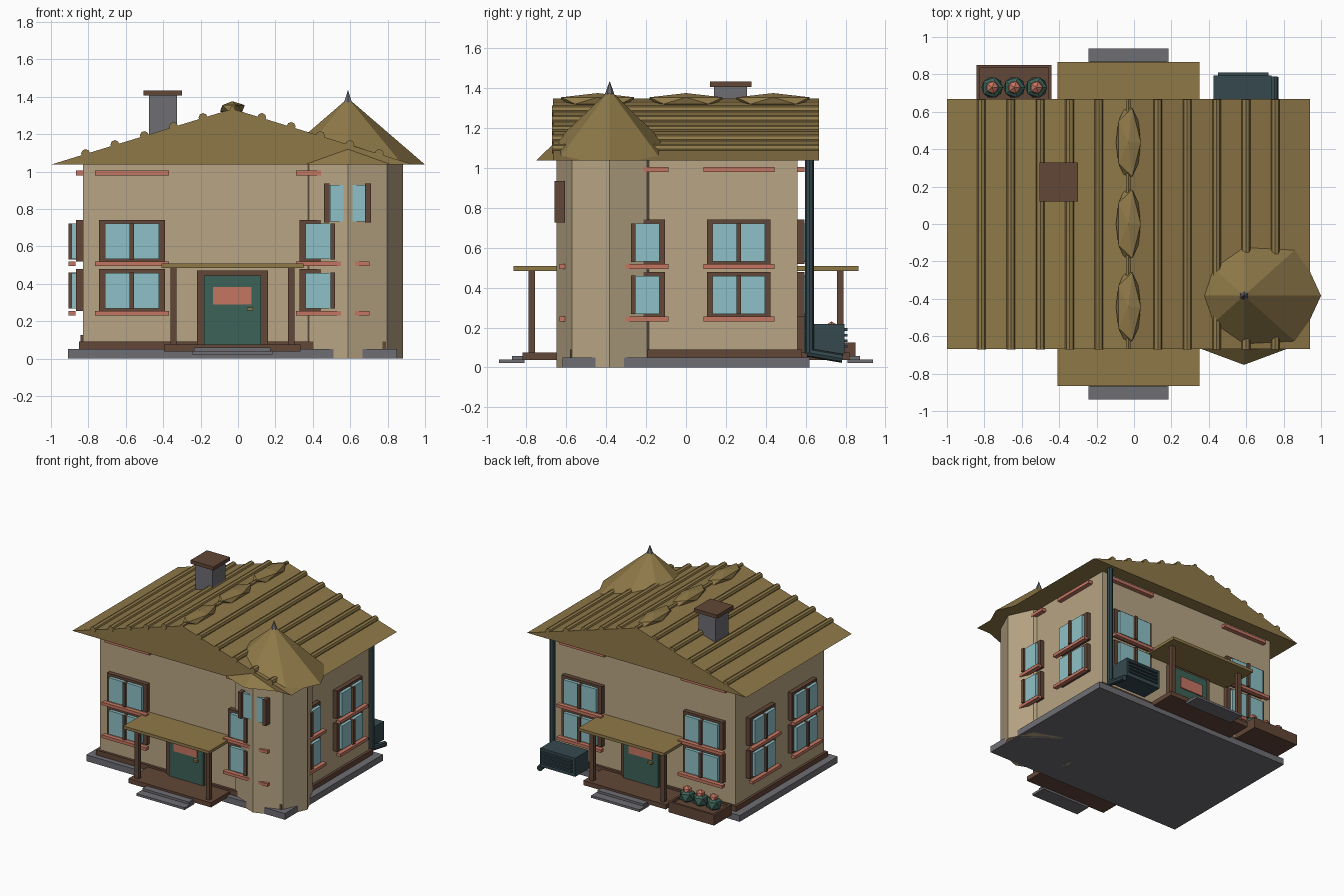
import bpy, bmesh, math
from mathutils import Matrix, Vector

if "Cube" in bpy.data.objects:
    bpy.data.objects.remove(bpy.data.objects["Cube"])


def mat(name, r, g, b):
    m = bpy.data.materials.new(name)
    lin = [((c / 255 + 0.055) / 1.055) ** 2.4 for c in (r, g, b)]
    m.diffuse_color = (*lin, 1)
    m.use_nodes = True
    m.node_tree.nodes["Principled BSDF"].inputs["Base Color"].default_value = m.diffuse_color
    return m


WALL = mat("beige_plaster", 184, 165, 132)
ROOF = mat("olive_roof", 143, 121, 72)
STONE = mat("grey_stone", 110, 110, 116)
WOOD = mat("brown_wood", 98, 70, 55)
TRIM = mat("salmon_trim", 195, 118, 98)
GLASS = mat("blue_glass", 141, 193, 199)
GREEN = mat("door_green", 60, 98, 87)
METAL = mat("dark_teal_metal", 53, 73, 79)


def finish(name, bm, material):
    bmesh.ops.recalc_face_normals(bm, faces=bm.faces)
    me = bpy.data.meshes.new(name)
    bm.to_mesh(me)
    bm.free()
    me.materials.append(material)
    ob = bpy.data.objects.new(name, me)
    bpy.context.collection.objects.link(ob)
    return ob


def box(name, material, x, y, z):
    """Box from (min, max) ranges on each axis."""
    bm = bmesh.new()
    size = [abs(r[1] - r[0]) for r in (x, y, z)]
    mid = [(r[1] + r[0]) / 2 for r in (x, y, z)]
    bmesh.ops.create_cube(bm, size=1, matrix=Matrix.Translation(mid) @ Matrix.Diagonal((*size, 1)))
    return finish(name, bm, material)


def cone(name, material, base, r1, r2, height, sides, squash=1.0, turn=0.0):
    """Upright cone or cylinder standing on base, scaled in y by squash."""
    bm = bmesh.new()
    bmesh.ops.create_cone(bm, cap_ends=True, segments=sides, radius1=r1, radius2=r2, depth=height,
                          matrix=Matrix.Translation(Vector(base) + Vector((0, 0, height / 2)))
                          @ Matrix.Diagonal((1, squash, 1, 1)) @ Matrix.Rotation(turn, 4, 'Z'))
    return finish(name, bm, material)


def rod(name, material, a, b, r, sides=8):
    a, b = Vector(a), Vector(b)
    d = b - a
    bm = bmesh.new()
    bmesh.ops.create_cone(bm, cap_ends=True, segments=sides, radius1=r, radius2=r, depth=d.length,
                          matrix=Matrix.Translation((a + b) / 2) @ d.to_track_quat('Z', 'Y').to_matrix().to_4x4())
    return finish(name, bm, material)


def blob(name, material, mid, scale):
    bm = bmesh.new()
    bmesh.ops.create_icosphere(bm, subdivisions=1, radius=1,
                               matrix=Matrix.Translation(mid) @ Matrix.Diagonal((*scale, 1)))
    return finish(name, bm, material)


CX = -0.03            # house centre line
HX, HY = 0.80, 0.56   # wall half sizes


def wall_box(side, name, material, u, d, z):
    """Box on a wall: u along the wall, d outward from its surface."""
    name = side + "_" + name
    if side in ("front", "back"):
        s = -1 if side == "front" else 1
        return box(name, material, u, (s * (HY + d[0]), s * (HY + d[1])), z)
    s = -1 if side == "left" else 1
    return box(name, material, (CX + s * (HX + d[0]), CX + s * (HX + d[1])), u, z)


# Base, walls and skirting
box("foundation", STONE, (CX - 0.88, CX + 0.88), (-0.62, 0.62), (0, 0.05))
box("walls", WALL, (CX - HX, CX + HX), (-HY, HY), (0.04, 1.04))
box("skirting", WOOD, (CX - 0.82, CX + 0.82), (-0.58, 0.58), (0.05, 0.09))

# Gable roof prism
EAVE, RIDGE, RX, RY = 1.037, 1.335, 0.97, 0.667
bm = bmesh.new()
tri = [bm.verts.new(p) for p in ((CX - RX, -RY, EAVE), (CX + RX, -RY, EAVE), (CX, -RY, RIDGE))]
face = bm.faces.new(tri)
ext = bmesh.ops.extrude_face_region(bm, geom=[face], use_keep_orig=True)
bmesh.ops.translate(bm, vec=(0, 2 * RY, 0), verts=[v for v in ext["geom"] if isinstance(v, bmesh.types.BMVert)])
finish("gable_roof", bm, ROOF)

# Roof ribs and ridge caps
for s in (-1, 1):
    for k in range(1, 6):
        off = 0.157 * k
        z = RIDGE - off * (RIDGE - EAVE) / RX + 0.002
        rod("roof_rib", ROOF, (CX + s * off, -0.672, z), (CX + s * off, 0.666, z), 0.024)
for y in (-0.443, 0.0, 0.437):
    blob("ridge_cap", ROOF, (CX, y, 1.338), (0.074, 0.215, 0.038))
rod("ridge_rod", ROOF, (CX, -RY, RIDGE), (CX, RY, RIDGE), 0.015, 6)

# Chimney
box("chimney", STONE, (-0.475, -0.325), (0.14, 0.305), (1.1, 1.41))
box("chimney_cap", WOOD, (-0.505, -0.3), (0.12, 0.328), (1.406, 1.434))

# Corner tower
TX, TY = 0.588, -0.383
cone("tower", WALL, (TX, TY, 0), 0.295, 0.295, 1.04, 8, 0.266 / 0.295)
cone("tower_roof", ROOF, (TX, TY, EAVE), 0.412, 0.0, 0.355, 8, 0.37 / 0.412)
cone("tower_spike", STONE, (TX, TY, 1.37), 0.024, 0.0, 0.067, 6)
box("tower_glass", GLASS, (0.492, 0.685), (-0.64, -0.6), (0.733, 0.928))
for x in (0.46, 0.68):
    box("tower_window_jamb", WOOD, (x, x + 0.03), (-0.66, -0.61), (0.727, 0.935))

# Windows, sills and upper trim on all four walls
for side in ("front", "back", "left", "right"):
    long_wall = side in ("front", "back")
    centres = (CX - 0.537, CX + 0.537) if long_wall else (-0.265, 0.265)
    sill, frame, pane = (0.197, 0.177, 0.145) if long_wall else (0.178, 0.16, 0.132)
    for c in centres:
        wall_box(side, "upper_trim", TRIM, (c - sill, c + sill), (0, 0.035), (0.98, 1.005))
        for z in (0.255, 0.518):
            wall_box(side, "window_frame", WOOD, (c - frame, c + frame), (0, 0.035), (z, z + 0.223))
            for s in (-1, 1):
                wall_box(side, "window_pane", GLASS, (c + s * 0.011, c + s * pane), (0.03, 0.06),
                         (z + 0.014, z + 0.203))
            wall_box(side, "window_mullion", WOOD, (c - 0.012, c + 0.012), (0.03, 0.075), (z + 0.012, z + 0.205))
            wall_box(side, "window_sill", TRIM, (c - sill, c + sill), (0.04, 0.075), (z - 0.024, z))

# Porch and door, front and back
for side in ("front", "back"):
    wall_box(side, "porch_deck", WOOD, (CX - 0.365, CX + 0.365), (0.0, 0.26), (0.038, 0.075))
    wall_box(side, "porch_roof", ROOF, (CX - 0.38, CX + 0.38), (0, 0.305), (0.485, 0.508))
    for s in (-1, 1):
        c = CX + s * 0.315
        wall_box(side, "porch_post", WOOD, (c - 0.017, c + 0.017), (0.198, 0.23), (0.07, 0.487))
    wall_box(side, "upper_step", STONE, (CX - 0.205, CX + 0.205), (0.24, 0.312), (0.038, 0.058))
    wall_box(side, "lower_step", STONE, (CX - 0.214, CX + 0.214), (0.25, 0.378), (0.022, 0.04))
    wall_box(side, "door_frame", WOOD, (CX - 0.19, CX + 0.19), (0, 0.035), (0.07, 0.47))
    wall_box(side, "door", GREEN, (CX - 0.152, CX + 0.152), (0.03, 0.055), (0.075, 0.443))
    wall_box(side, "door_panel", TRIM, (CX - 0.103, CX + 0.103), (0.05, 0.063), (0.288, 0.382))
    s = 1 if side == "front" else -1
    h = CX + s * 0.094
    wall_box(side, "door_handle", ROOF, (h - 0.016, h + 0.016), (0.05, 0.08), (0.258, 0.274))

# Downspout at the back right corner
rod("downspout", METAL, (0.75, 0.62, 0.07), (0.75, 0.62, 1.04), 0.022)
rod("downspout_foot", METAL, (0.75, 0.61, 0.075), (0.75, 0.785, 0.045), 0.022)

# Slatted metal unit behind the house
box("metal_unit", METAL, (0.425, 0.735), (0.625, 0.795), (0.07, 0.218))
for i in range(4):
    z = 0.1 + i * 0.028
    box("unit_slat", METAL, (0.45, 0.72), (0.79, 0.81), (z, z + 0.013))

# Planter trough with pots
box("planter_bed", WOOD, (-0.83, -0.45), (0.64, 0.84), (0.04, 0.105))
for y in ((0.63, 0.65), (0.833, 0.85)):
    box("planter_long_rim", WOOD, (-0.843, -0.44), y, (0.04, 0.125))
for x in ((-0.843, -0.825), (-0.458, -0.44)):
    box("planter_end_rim", WOOD, x, (0.63, 0.85), (0.04, 0.125))
for x in (-0.758, -0.64, -0.522):
    blob("planter_bush", GREEN, (x, 0.73, 0.15), (0.064, 0.064, 0.06))
    blob("planter_flower", TRIM, (x, 0.73, 0.195), (0.038, 0.038, 0.036))
